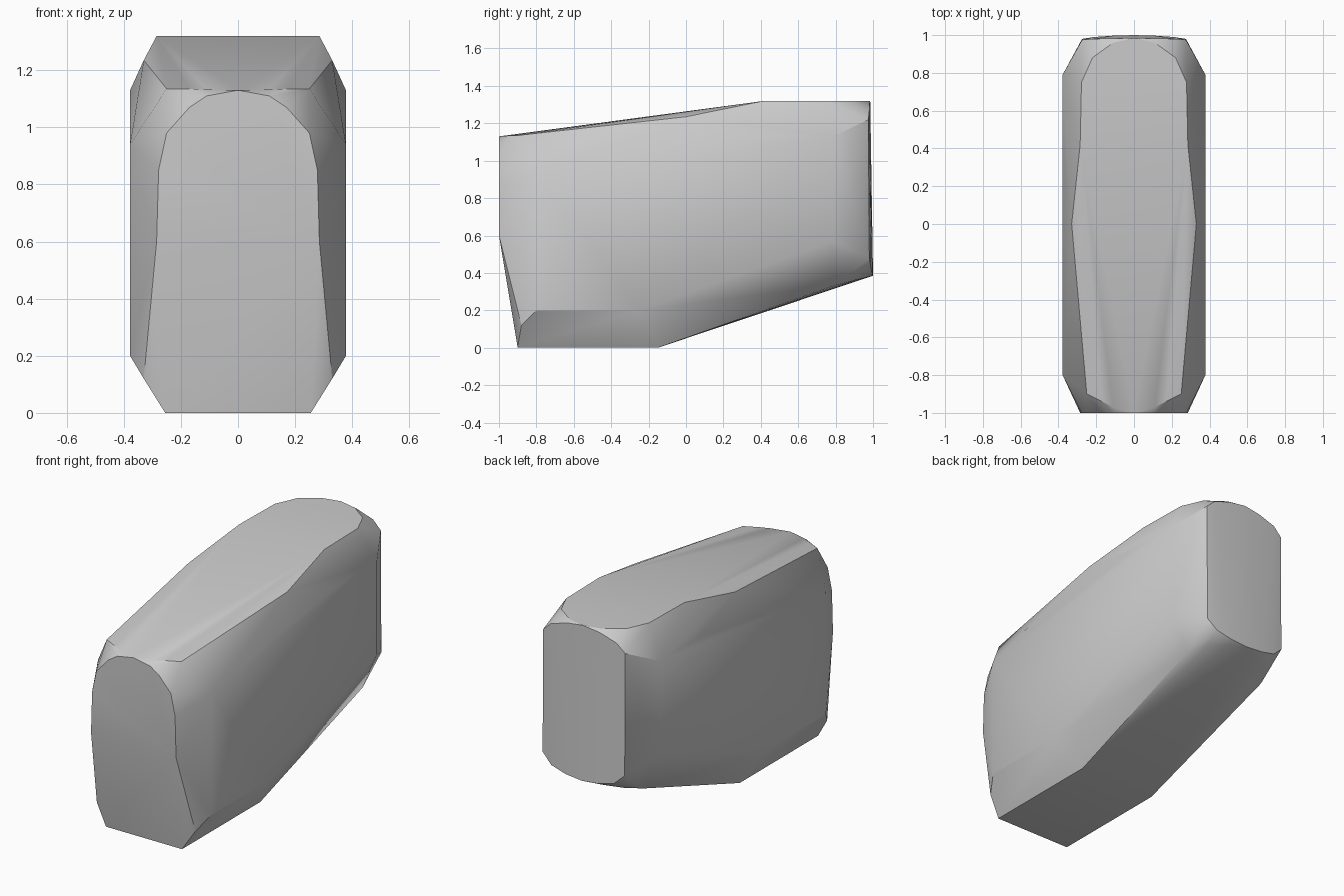
import bpy, bmesh, math

cube = bpy.data.objects.get("Cube")
if cube:
    bpy.data.objects.remove(cube, do_unlink=True)

grey = bpy.data.materials.new("plain grey")
grey.use_nodes = True
colour = (0.6, 0.6, 0.6, 1)
grey.diffuse_color = colour
grey.node_tree.nodes["Principled BSDF"].inputs["Base Color"].default_value = colour

# Flat side panel, (y, z) at full width
HALF = 0.378
side = [(-.8, .94), (-.8, .6), (-.8, .2), (-.25, .2),
        (.79, .57), (.79, 1.13), (.42, 1.13)]

# Rims of the narrower faces, (x, y, z) on the left half
front = [(.25, -1, .98), (.278, -1, .85), (.285, -1, .6), (.33, -.88, .12), (.255, -.9, 0)]
top = [(.25, -.9, 1.135), (.33, 0, 1.235), (.285, .42, 1.32), (.278, .75, 1.32)]
bottom = [(.255, -.15, 0), (.275, .8, .335)]
back = [(.275, .98, .48), (.275, .975, 1.22)]

# Arched corners, running from the rim to the middle line
front_arch = [(.17, -1, 1.07), (.11, -1, 1.11), (0, -1, 1.13), (.11, -.97, 1.132), (.17, -.94, 1.135)]
back_top_arch = [(.22, .88, 1.32), (.11, .96, 1.32), (0, .985, 1.32), (.11, .982, 1.305), (.22, .98, 1.27)]
back_low_arch = [(.21, .99, .42), (.11, .997, .395), (0, 1, .385), (.11, .96, .375), (.21, .9, .36)]

points = [(HALF, y, z) for y, z in side]
points += front + top + bottom + back + front_arch + back_top_arch + back_low_arch

# Shell wrapped around the mirrored rims
bm = bmesh.new()
for x, y, z in points:
    for s in ((1, -1) if x else (1,)):
        bm.verts.new((s * x, y, z))
hull = bmesh.ops.convex_hull(bm, input=bm.verts)
loose = [v for v in bm.verts if not v.link_faces]
bmesh.ops.delete(bm, geom=loose, context='VERTS')
bmesh.ops.dissolve_limit(bm, angle_limit=math.radians(1), verts=bm.verts, edges=bm.edges)
bmesh.ops.recalc_face_normals(bm, faces=bm.faces)

mesh = bpy.data.meshes.new("chamfered_block")
bm.to_mesh(mesh)
bm.free()
mesh.materials.append(grey)
block = bpy.data.objects.new("chamfered_block", mesh)
bpy.context.collection.objects.link(block)
bpy.context.view_layer.objects.active = block
block.select_set(True)
bpy.ops.object.shade_smooth_by_angle(angle=math.radians(30))
